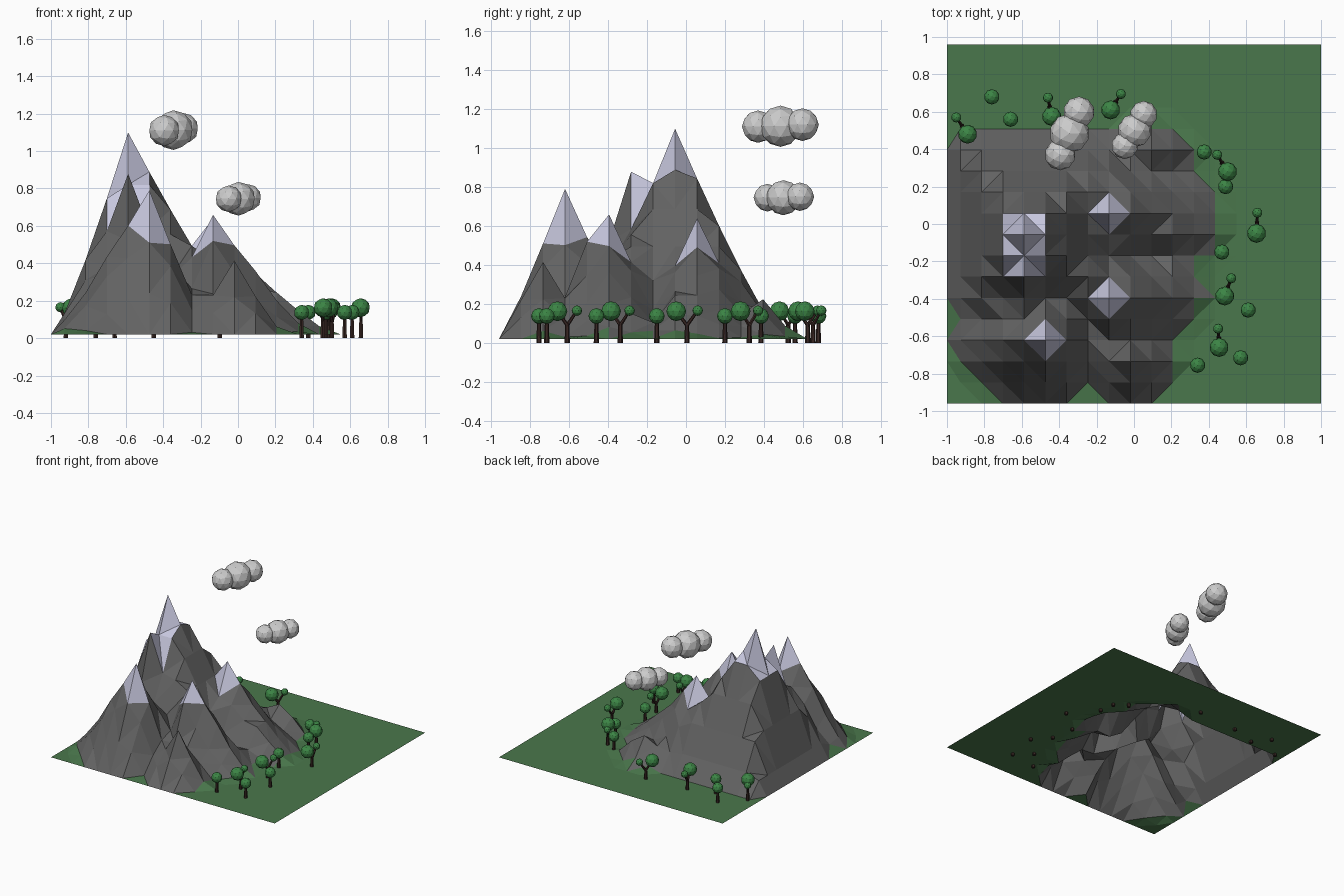
import bpy, bmesh, random
from mathutils import Vector

if "Cube" in bpy.data.objects:
    bpy.data.objects.remove(bpy.data.objects["Cube"])

random.seed(4)


def mat(name, r, g, b):
    m = bpy.data.materials.new(name)
    m.diffuse_color = (r, g, b, 1)
    m.use_nodes = True
    m.node_tree.nodes["Principled BSDF"].inputs["Base Color"].default_value = m.diffuse_color
    return m


GRASS = mat("grass green", .068, .185, .072)
ROCK = mat("rock grey", .125, .125, .125)
SNOW = mat("snow white", .58, .58, .74)
LEAF = mat("leaf green", .045, .235, .06)
BARK = mat("bark brown", .04, .02, .017)
CLOUD = mat("cloud grey", .6, .6, .6)


def finish(bm, name, *mats):
    me = bpy.data.meshes.new(name)
    bm.to_mesh(me)
    bm.free()
    for m in mats:
        me.materials.append(m)
    ob = bpy.data.objects.new(name, me)
    bpy.context.collection.objects.link(ob)
    return ob


# --- mountain terrain: highest of several peaks sampled on a grid ---
# x, y, height, reach west / east / south / north, steepness, square base?
PEAKS = [
    (-.588, -.056, 1.10, .41, .70, .52, .57, 1.2, True),    # main summit
    (-.588, -.282, .88, .40, .42, .34, .40, 1.3, False),    # its shoulder
    (-.474, -.621, .79, .56, .36, .37, .42, 1.2, False),    # front left peak
    (-.134, .057, .64, .45, .68, .40, .45, 1.45, False),    # middle peak
    (-.134, -.395, .66, .40, .60, .30, .38, 1.35, False),   # middle front peak
    (-.134, -.508, .52, .22, .42, .25, .20, 1.2, False),    # ridge before it
    (-.020, -.734, .40, .28, .30, .26, .30, 1.2, False),    # front foothill
    (.0935, .396, .23, .45, .28, .20, .16, 1.0, False),     # back foothill
    (.207, -.056, .25, .3, .34, .22, .25, 1.1, False),      # right foothill
    (-.75, -.62, .28, .25, .3, .27, .25, 1.2, False),       # left foothill
]
TALL = [p for p in PEAKS if p[2] > .6 and p[1] != -.282]
GROUND = .02


def height(x, y):
    best = 0
    for px, py, h, w, e, s, n, k, square in PEAKS:
        u = abs(x - px) / (e if x > px else w)
        v = abs(y - py) / (n if y > py else s)
        d = max(u, v) if square else (u ** 1.7 + v ** 1.7) ** (1 / 1.7)
        best = max(best, h * max(0, 1 - d) ** k)
    # rough ground everywhere but the plain back and left walls
    if .06 < best < .48 and y > -.9 and not (x < -.75 and y > -.5) \
            and not (x < -.2 and y > .1):
        best += random.uniform(-.02, .02)
    return max(GROUND, best)


def snowy(tri):
    """Caps of the tall peaks, plus the high saddle of the main summit."""
    c = sum((v.co for v in tri), Vector()) / 3
    capped = any(abs(v.co.x - p[0]) + abs(v.co.y - p[1]) < .03
                 for v in tri for p in TALL)
    saddle = -.75 < c.x < -.47 and -.285 < c.y < .06 and c.z > .65
    return capped or saddle


xs = [-1] + [min(1, -.928 + .1135 * i) for i in range(18)]
ys = [-.96 + .113 * j for j in range(18)]
bm = bmesh.new()
grid = [[bm.verts.new((x, y, GROUND if abs(x) == 1 or j in (0, 17) else height(x, y)))
         for j, y in enumerate(ys)] for x in xs]
for i in range(len(xs) - 1):
    for j in range(len(ys) - 1):
        q = [grid[i][j], grid[i + 1][j], grid[i + 1][j + 1], grid[i][j + 1]]
        top = max(range(4), key=lambda k: q[k].co.z)
        # split each cell so the highest corner gets its own facet
        q = q[top:] + q[:top]
        for tri in ((q[0], q[1], q[3]), (q[1], q[2], q[3])):
            f = bm.faces.new(tri)
            mean = sum(v.co.z for v in tri) / 3
            f.material_index = 2 if snowy(tri) else 1 if mean > .048 else 0
finish(bm, "mountain_terrain", GRASS, ROCK, SNOW)


def ball(bm, c, r):
    """Faceted ball for leaves and cloud puffs."""
    res = bmesh.ops.create_icosphere(bm, subdivisions=2, radius=r)
    bmesh.ops.translate(bm, verts=res["verts"], vec=c)


# --- trees ---
def limb(bm, a, b, r1, r2):
    a, b = Vector(a), Vector(b)
    res = bmesh.ops.create_cone(bm, cap_ends=True, segments=6, radius1=r1,
                                radius2=r2, depth=(b - a).length)
    rot = (b - a).to_track_quat('Z', 'Y')
    for v in res["verts"]:
        v.co = rot @ v.co + (a + b) / 2


def tree(n, balls):
    """Trunk with one leaf ball, or a fork carrying a large and a small one."""
    leaves, wood = bmesh.new(), bmesh.new()
    mid = sum((Vector(b[:2]) for b in balls), Vector((0, 0))) / len(balls)
    fork = (mid.x, mid.y, .1)
    limb(wood, (mid.x, mid.y, 0), fork, .014, .010)
    for x, y, z, r in balls:
        ball(leaves, (x, y, z), r)
        limb(wood, (fork[0], fork[1], .09), (x, y, z), .010, .007)
    finish(leaves, f"tree_leaves_{n}", LEAF)
    finish(wood, f"tree_trunk_{n}", BARK)


SINGLE = [(-.76, .68), (-.66, .56), (.375, .385), (.49, .2), (.47, -.15),
          (.61, -.46), (.57, -.715), (.34, -.755)]
FORKED = [(-.89, .48, -.95, .57), (-.44, .575, -.46, .675), (-.125, .61, -.07, .695),
          (.5, .28, .445, .37), (.655, -.05, .66, .06), (.485, -.385, .52, -.29),
          (.455, -.66, .45, -.56)]
for n, (x, y) in enumerate(SINGLE):
    tree(n, [(x, y, .137, .041)])
for n, (x, y, sx, sy) in enumerate(FORKED, len(SINGLE)):
    tree(n, [(x, y, .162, .051), (sx, sy, .165, .027)])


# --- clouds: three overlapping puffs each ---
def cloud(name, puffs):
    bm = bmesh.new()
    for x, y, z, r in puffs:
        ball(bm, (x, y, z), r)
    finish(bm, name, CLOUD)


cloud("high_cloud", [(-.395, .37, 1.11, .083), (-.345, .485, 1.112, .106),
                     (-.295, .598, 1.12, .084)])
cloud("low_cloud", [(-.05, .418, .745, .071), (.003, .50, .745, .09),
                    (.052, .585, .75, .073)])
